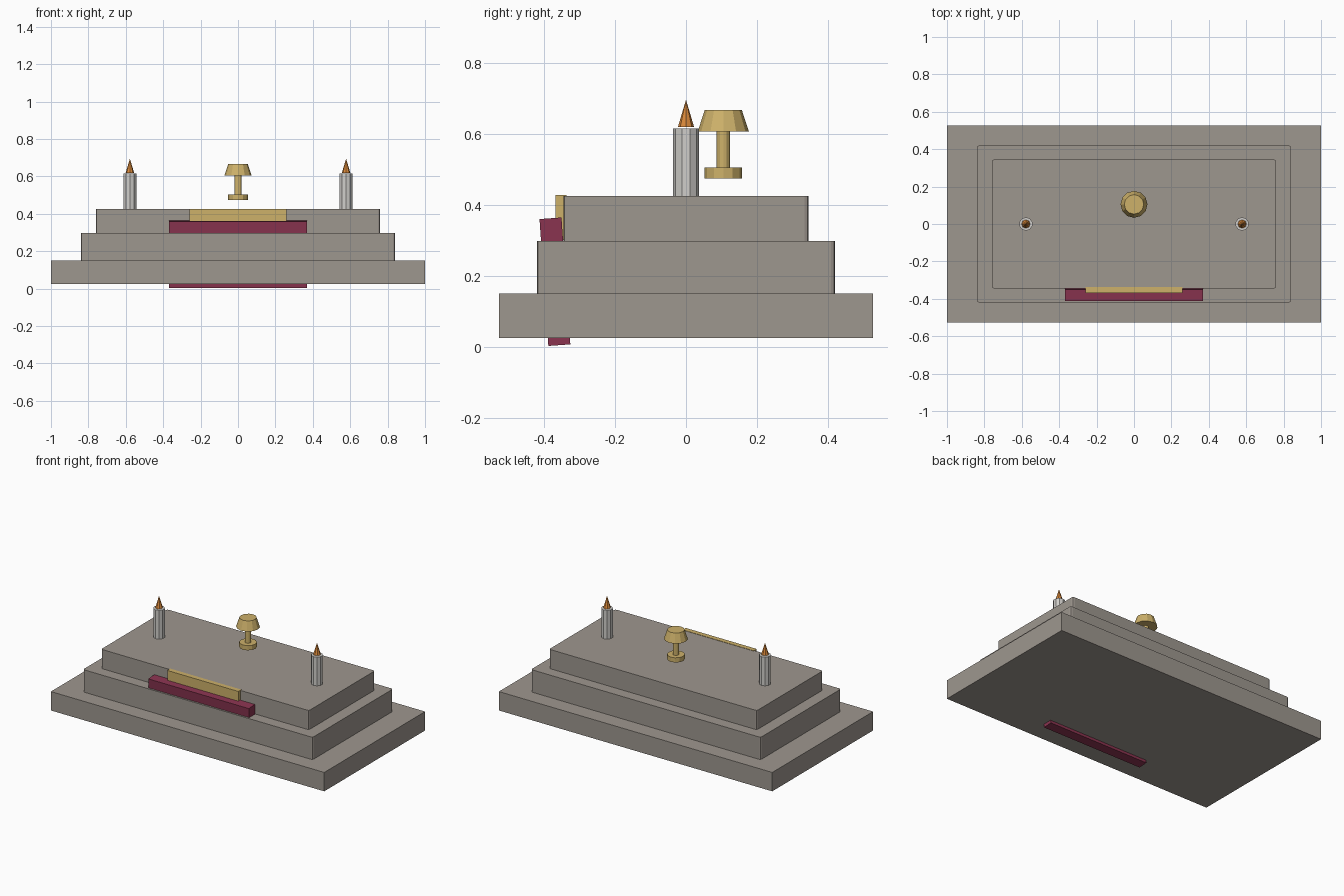
import bpy, bmesh, math

if "Cube" in bpy.data.objects:
    bpy.data.objects.remove(bpy.data.objects["Cube"])


def material(name, rgb):
    """Flat colour from 0-255 sRGB, stored as linear."""
    m = bpy.data.materials.new(name)
    lin = [((c / 255 + 0.055) / 1.055) ** 2.4 for c in rgb]
    m.diffuse_color = (*lin, 1)
    m.use_nodes = True
    m.node_tree.nodes["Principled BSDF"].inputs["Base Color"].default_value = m.diffuse_color
    return m


STONE = material("stone grey", (158, 151, 143))
CLOTH = material("wine red", (138, 52, 80))
GOLD = material("gold", (205, 177, 106))
WAX = material("pale wax", (208, 206, 202))
FLAME = material("flame orange", (217, 136, 58))


def finish(name, bm, mat, loc=(0, 0, 0)):
    bmesh.ops.recalc_face_normals(bm, faces=bm.faces)
    me = bpy.data.meshes.new(name)
    bm.to_mesh(me)
    bm.free()
    me.materials.append(mat)
    ob = bpy.data.objects.new(name, me)
    ob.location = loc
    bpy.context.collection.objects.link(ob)
    return ob


def box(name, size, center, mat, round_corners=0):
    bm = bmesh.new()
    bmesh.ops.create_cube(bm, size=1)
    bmesh.ops.scale(bm, vec=size, verts=bm.verts)
    if round_corners:
        upright = [e for e in bm.edges
                   if abs(e.verts[0].co.z - e.verts[1].co.z) > 1e-4]
        bmesh.ops.bevel(bm, geom=upright, offset=round_corners, segments=2,
                        profile=0.5, affect='EDGES')
    return finish(name, bm, mat, center)


def turned(name, r_bottom, r_top, z0, z1, x, y, mat, sides=12):
    bm = bmesh.new()
    bmesh.ops.create_cone(bm, cap_ends=True, segments=sides, radius1=r_bottom,
                          radius2=r_top, depth=z1 - z0)
    return finish(name, bm, mat, (x, y, (z0 + z1) / 2))


# Stepped stone platform
for name, hx, hy, z0, z1, r in (("base_step", 1.0, 0.527, 0.025, 0.15, 0),
                                ("middle_step", 0.84, 0.42, 0.15, 0.298, 0.012),
                                ("top_step", 0.76, 0.345, 0.298, 0.425, 0.012)):
    box(name, (2 * hx, 2 * hy, z1 - z0), (0, 0, (z0 + z1) / 2), STONE, r)

# Leaning cloth slab passing through the steps
cloth = box("cloth_slab", (0.736, 0.062, 0.358), (0, -0.369, 0.183), CLOTH)
cloth.rotation_euler.x = math.radians(4)

# Gold plate on the front of the top step
box("gold_plate", (0.52, 0.032, 0.127), (0, -0.352, 0.3635), GOLD)

# Candles with flames
for side, x in (("left", -0.578), ("right", 0.578)):
    turned(side + "_candle", 0.036, 0.036, 0.425, 0.615, x, 0, WAX, 10)
    turned(side + "_flame", 0.023, 0, 0.618, 0.695, x, 0, FLAME, 8)

# Goblet: foot, stem and closed cup
for name, r0, r1, z0, z1 in (("goblet_foot", 0.053, 0.053, 0.473, 0.504),
                             ("goblet_stem", 0.019, 0.019, 0.504, 0.606),
                             ("goblet_cup", 0.072, 0.052, 0.606, 0.667)):
    turned(name, r0, r1, z0, z1, 0, 0.105, GOLD)
